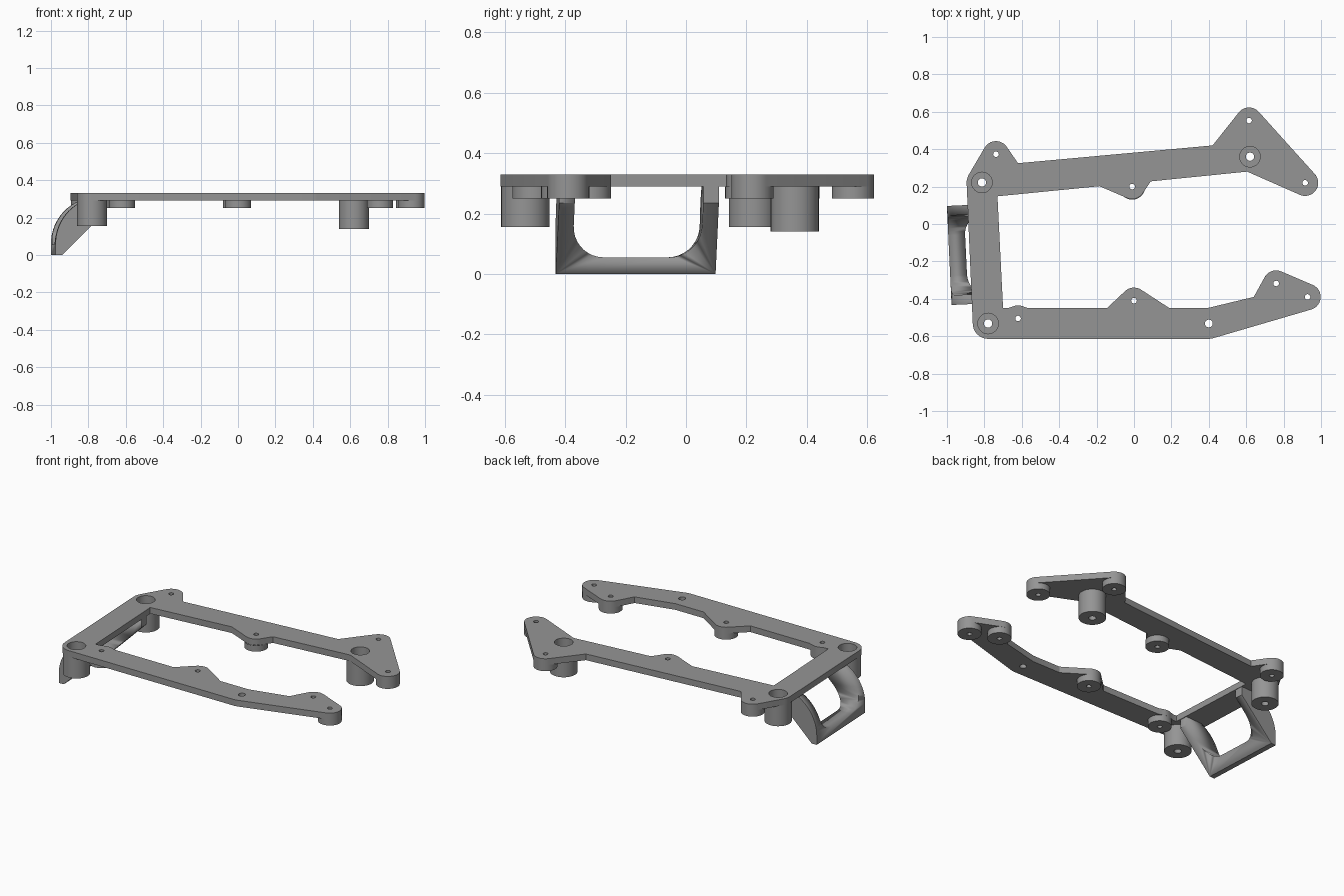
import bpy, bmesh, math
from mathutils import Vector, Matrix

if "Cube" in bpy.data.objects:
    bpy.data.objects.remove(bpy.data.objects["Cube"])

TAU = 2 * math.pi
UNDER, TOP = 0.29, 0.33          # underside and top of the plate

grey = bpy.data.materials.new("plain grey")
grey.diffuse_color = (0.3, 0.3, 0.3, 1)
grey.use_nodes = True
grey.node_tree.nodes["Principled BSDF"].inputs["Base Color"].default_value = grey.diffuse_color


def finish(name, bm):
    """Clean mesh, make the object, smooth only the round surfaces."""
    bmesh.ops.remove_doubles(bm, verts=bm.verts, dist=1e-5)
    bmesh.ops.recalc_face_normals(bm, faces=bm.faces)
    me = bpy.data.meshes.new(name)
    bm.to_mesh(me)
    bm.free()
    me.materials.append(grey)
    ob = bpy.data.objects.new(name, me)
    bpy.context.collection.objects.link(ob)
    bpy.ops.object.select_all(action='DESELECT')
    ob.select_set(True)
    bpy.context.view_layer.objects.active = ob
    bpy.ops.object.shade_smooth_by_angle(angle=math.radians(30))
    return ob


def circle(x, y, r, n=32):
    return [(x + r * math.cos(TAU * i / n), y + r * math.sin(TAU * i / n)) for i in range(n)]


def wrap(stops):
    """Counter-clockwise outline of tangent lines and arcs round (x, y, radius) stops."""
    n = len(stops)
    normals = []
    for i in range(n):
        a, b = stops[i], stops[(i + 1) % n]
        d = Vector((b[0] - a[0], b[1] - a[1]))
        s = (a[2] - b[2]) / d.length
        u = d.normalized()
        normals.append(u * s + Vector((u.y, -u.x)) * math.sqrt(max(0, 1 - s * s)))
    pts = []
    for i, (x, y, r) in enumerate(stops):
        if r == 0:
            pts.append((x, y))
            continue
        a0 = math.atan2(normals[i - 1].y, normals[i - 1].x)
        sweep = (math.atan2(normals[i].y, normals[i].x) - a0) % TAU
        steps = max(2, int(sweep / 0.16))
        for k in range(steps + 1):
            t = a0 + sweep * k / steps
            pts.append((x + r * math.cos(t), y + r * math.sin(t)))
    return pts


def slab(loops, depth):
    """Flat outline with holes, as a solid centred on its own z = 0."""
    cu = bpy.data.curves.new("outline", 'CURVE')
    cu.dimensions, cu.fill_mode, cu.extrude = '2D', 'BOTH', depth / 2
    for pts in loops:
        sp = cu.splines.new('POLY')
        sp.points.add(len(pts) - 1)
        for p, (x, y) in zip(sp.points, pts):
            p.co = (x, y, 0, 1)
        sp.use_cyclic_u = True
    ob = bpy.data.objects.new("outline", cu)
    bpy.context.collection.objects.link(ob)
    bpy.context.view_layer.update()
    me = bpy.data.meshes.new_from_object(ob.evaluated_get(bpy.context.evaluated_depsgraph_get()))
    bm = bmesh.new()
    bm.from_mesh(me)
    bpy.data.objects.remove(ob)
    bpy.data.curves.remove(cu)
    bpy.data.meshes.remove(me)
    return bm


def lathe(name, x, y, profile, n=32):
    bm = bmesh.new()
    rings = [[bm.verts.new((px, py, z)) for px, py in circle(x, y, r, n)] for r, z in profile]
    for a, b in zip(rings, rings[1:]):
        for i in range(n):
            j = (i + 1) % n
            bm.faces.new((a[i], a[j], b[j], b[i]))
    return finish(name, bm)


# Mounting points
small = [(-0.62, -0.505), (0, -0.41), (0.76, -0.318), (0.928, -0.39),
         (-0.01, 0.2), (0.915, 0.22), (0.615, 0.553), (-0.738, 0.373)]
large = [(-0.78, -0.532, 0.155), (-0.813, 0.222, 0.155), (0.62, 0.36, 0.14)]
S = 0.07

# Plate: three-armed frame wrapped round the mounting points
outline = wrap([
    (-0.78, -0.532, 0.082), (0.4, -0.532, 0.082), (0.928, -0.39, S), (0.76, -0.318, S),
    (0.64, -0.39, 0), (0.39, -0.45, 0), (0.19, -0.45, 0), (0, -0.41, S), (-0.145, -0.45, 0),
    (-0.565, -0.45, 0), (-0.62, -0.505, S), (-0.675, -0.45, 0), (-0.70, -0.45, 0),
    (-0.73, 0.148, 0), (-0.185, 0.202, 0), (-0.01, 0.2, S - 0.003), (0.09, 0.228, 0),
    (0.605, 0.28, 0), (0.915, 0.22, S), (0.615, 0.553, S), (0.42, 0.42, 0),
    (-0.62, 0.325, 0), (-0.738, 0.373, S), (-0.813, 0.222, 0.082)])
holes = [circle(x, y, 0.015, 16) for x, y in small]
holes += [circle(x, y, 0.055) for x, y, _ in large]
holes.append(circle(0.4, -0.532, 0.021, 16))
bm = slab([outline] + holes, TOP - UNDER)
bmesh.ops.translate(bm, verts=bm.verts, vec=(0, 0, (TOP + UNDER) / 2))
finish("frame_plate", bm)

# Short bosses with screw holes
for x, y in small:
    lathe("short_boss", x, y, [(S, UNDER), (S, 0.25), (0.015, 0.25), (0.015, UNDER)])

# Tall counterbored posts
for x, y, z in large:
    lathe("tall_post", x, y, [(0.08, UNDER), (0.08, z), (0.022, z), (0.022, z + 0.04),
                              (0.055, z + 0.04), (0.055, UNDER)])

# End bracket: curved side profile in x-z, swept across, with a U-shaped opening
arc = []
for k in range(13):
    t = math.pi - math.radians(67) * k / 12
    arc.append((0.25 * math.cos(t) - 0.738, 0.06 + 0.25 * math.sin(t)))
arc[-1] = (arc[-1][0], UNDER)
side = [(-0.718, UNDER), (-0.718, 0.235), (-0.953, 0), (-0.988, 0)] + arc
stand = Matrix.Rotation(math.pi / 2, 4, 'X')
bm = slab([side], 0.53)
bm.transform(stand)
bracket = finish("end_bracket", bm)

w, r, low = 0.213, 0.105, 0.055
opening = wrap([(-w + r, low + r, r), (w - r, low + r, r), (w, 0.4, 0), (-w, 0.4, 0)])
bm = slab([opening], 1)
bm.transform(Matrix.Translation((-0.85, 0, 0)) @ Matrix.Rotation(math.pi / 2, 4, 'Z') @ stand)
cutter = finish("opening_cutter", bm)
cutter.hide_render = True
mod = bracket.modifiers.new("opening", 'BOOLEAN')
mod.operation, mod.solver, mod.object = 'DIFFERENCE', 'EXACT', cutter
bpy.context.view_layer.update()
cut = bpy.data.meshes.new_from_object(bracket.evaluated_get(bpy.context.evaluated_depsgraph_get()))
bracket.modifiers.clear()
bracket.data = cut
bpy.data.objects.remove(cutter)

# Turn the bracket in line with the slightly skewed crossbar
pivot = Matrix.Translation((-0.875, 0, 0))
bracket.matrix_world = (Matrix.Translation((0, -0.163, 0)) @ pivot
                        @ Matrix.Rotation(math.radians(2.7), 4, 'Z') @ pivot.inverted())
